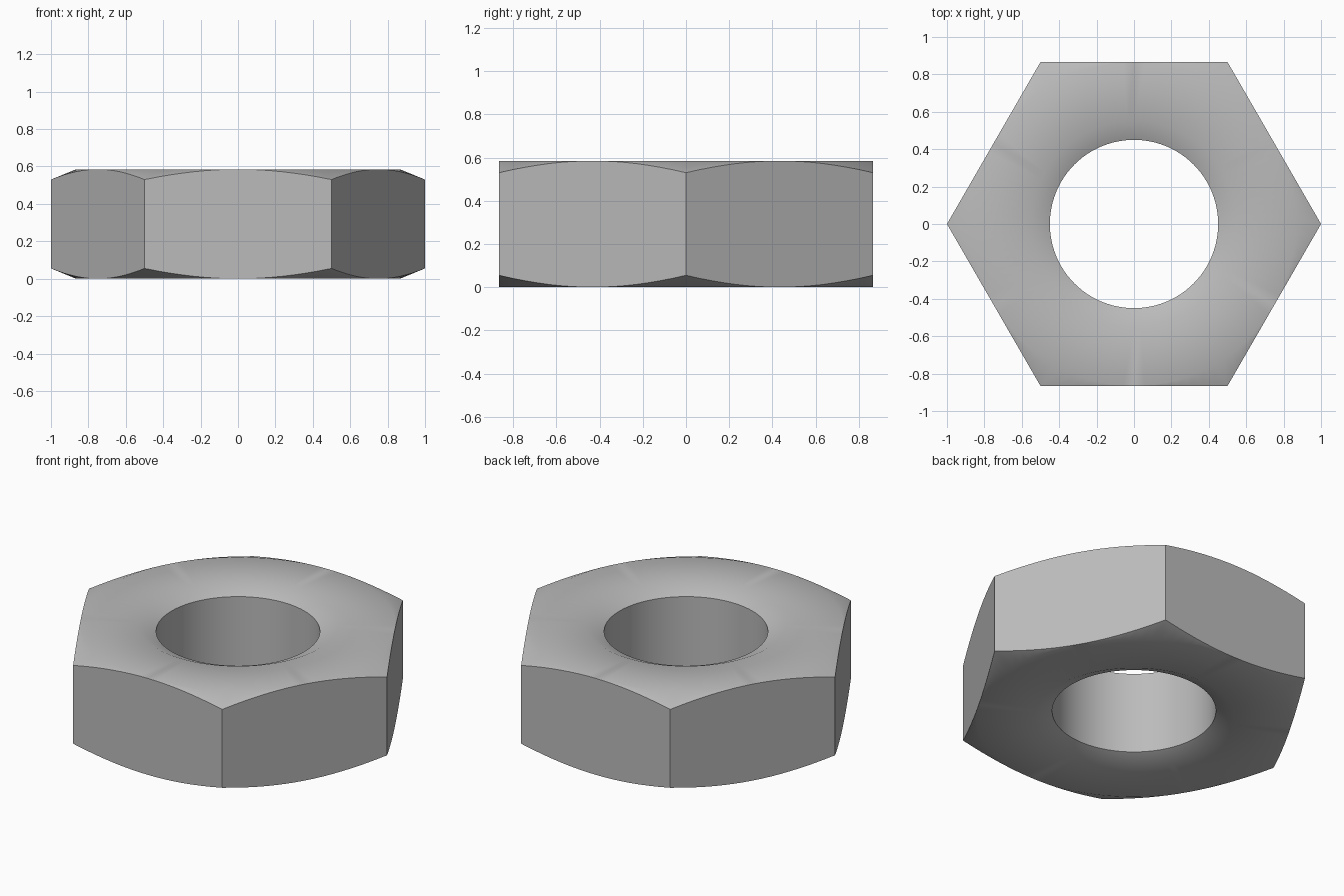
import bpy
import bmesh
from math import cos, pi, radians

cube = bpy.data.objects.get("Cube")
if cube:
    bpy.data.objects.remove(cube)

HEIGHT = 0.585
HOLE, SINK, SINK_DEPTH = 0.45, 0.55, 0.045   # bore and countersink
FLAT = cos(pi / 6)                           # apothem of the hexagon
CHAMFER = 0.055                              # drop at the corners
PER_SIDE = 16
SEGMENTS = 6 * PER_SIDE


def section(angle):
    """Closed radial cross-section (radius, height) at one angle."""
    edge = FLAT / cos(angle % (pi / 3) - pi / 6)
    drop = CHAMFER * (edge - FLAT) / (1 - FLAT)
    lower = [(HOLE, SINK_DEPTH), (SINK, 0), (FLAT, 0), (edge, drop)]
    return lower + [(r, HEIGHT - z) for r, z in reversed(lower)]


# Steel colour
steel = bpy.data.materials.new("steel_grey")
steel.use_nodes = True
colour = (0.5, 0.5, 0.5, 1)
steel.diffuse_color = colour
steel.node_tree.nodes["Principled BSDF"].inputs["Base Color"].default_value = colour

# Sweep the cross-section around the axis, following the hexagon outside
bm = bmesh.new()
rings = []
for i in range(SEGMENTS):
    a = 2 * pi * i / SEGMENTS
    rings.append([bm.verts.new((r * cos(a), r * cos(a - pi / 2), z))
                  for r, z in section(a)])
for i, ring in enumerate(rings):
    following = rings[(i + 1) % SEGMENTS]
    for j in range(len(ring)):
        k = (j + 1) % len(ring)
        bm.faces.new((ring[j], following[j], following[k], ring[k]))

# Close the chamfer where it meets the middle of each flat
bmesh.ops.remove_doubles(bm, verts=bm.verts, dist=0.0001)
bmesh.ops.recalc_face_normals(bm, faces=bm.faces)

mesh = bpy.data.meshes.new("hex_nut")
bm.to_mesh(mesh)
bm.free()
mesh.materials.append(steel)
nut = bpy.data.objects.new("hex_nut", mesh)
bpy.context.collection.objects.link(nut)

# Smooth bore and chamfers, crisp hexagon edges
bpy.ops.object.select_all(action="DESELECT")
nut.select_set(True)
bpy.context.view_layer.objects.active = nut
bpy.ops.object.shade_smooth_by_angle(angle=radians(30))
